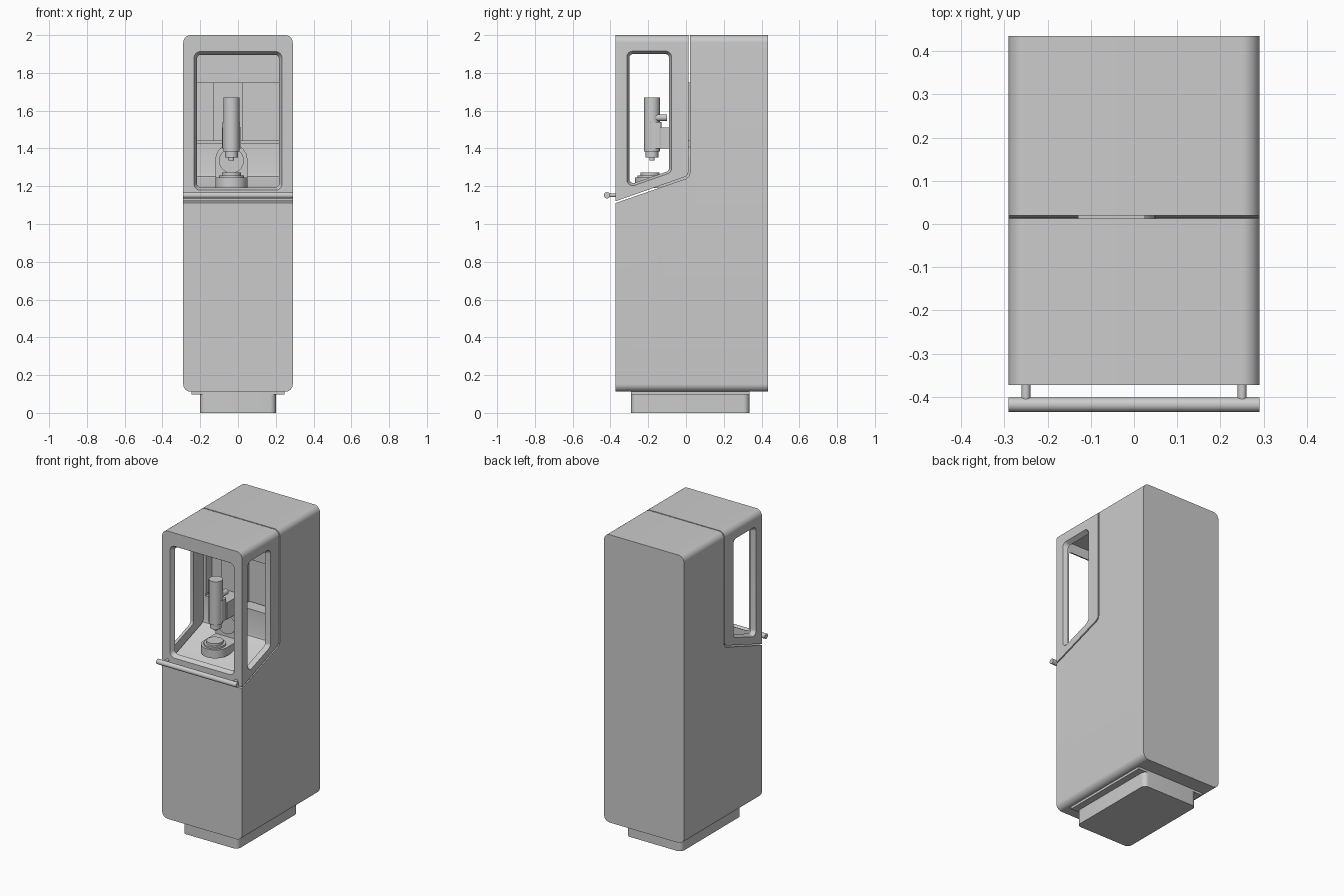
import bpy, bmesh, math
from mathutils import Vector

if "Cube" in bpy.data.objects:
    bpy.data.objects.remove(bpy.data.objects["Cube"], do_unlink=True)

grey = bpy.data.materials.new("plain_grey")
grey.use_nodes = True
grey.diffuse_color = (0.6, 0.6, 0.6, 1)
grey.node_tree.nodes["Principled BSDF"].inputs["Base Color"].default_value = (0.6, 0.6, 0.6, 1)


def rounded(points, radius, steps=6):
    """Fillet every corner of a 2D outline."""
    pts = [Vector(p) for p in points]
    out = []
    for i, p in enumerate(pts):
        u = (pts[i - 1] - p).normalized()
        v = (pts[(i + 1) % len(pts)] - p).normalized()
        half = u.angle(v) / 2
        centre = p + (u + v).normalized() * radius / math.sin(half)
        reach = radius / math.tan(half)
        start, end = p + u * reach - centre, p + v * reach - centre
        for k in range(steps + 1):
            out.append(centre + start.lerp(end, k / steps).normalized() * radius)
    return out


def rect(x0, x1, y0, y1):
    return [(x0, y0), (x1, y0), (x1, y1), (x0, y1)]


def circle(cx, cy, r, n=32):
    return [(cx + r * math.cos(math.tau * k / n), cy + r * math.sin(math.tau * k / n)) for k in range(n)]


def prism(name, axis, outline, a, b, end_outline=None):
    """Extrude an outline along an axis, or loft it to a second one."""
    place = {"X": lambda p, t: (t, p[0], p[1]),
             "Y": lambda p, t: (p[0], t, p[1]),
             "Z": lambda p, t: (p[0], p[1], t)}[axis]
    bm = bmesh.new()
    lower = [bm.verts.new(place(p, a)) for p in outline]
    upper = [bm.verts.new(place(p, b)) for p in end_outline or outline]
    bm.faces.new(lower)
    bm.faces.new(upper)
    for i in range(len(lower)):
        bm.faces.new((lower[i - 1], lower[i], upper[i], upper[i - 1]))
    bmesh.ops.recalc_face_normals(bm, faces=bm.faces)
    mesh = bpy.data.meshes.new(name)
    bm.to_mesh(mesh)
    bm.free()
    mesh.materials.append(grey)
    obj = bpy.data.objects.new(name, mesh)
    bpy.context.collection.objects.link(obj)
    return obj


def activate(obj):
    bpy.ops.object.select_all(action="DESELECT")
    obj.select_set(True)
    bpy.context.view_layer.objects.active = obj


def cut(obj, cutter, operation="DIFFERENCE"):
    mod = obj.modifiers.new("cut", "BOOLEAN")
    mod.operation, mod.solver, mod.object = operation, "EXACT", cutter
    activate(obj)
    bpy.ops.object.modifier_apply(modifier=mod.name)
    bpy.data.objects.remove(cutter, do_unlink=True)


# Cabinet silhouette, shared by the body and the hood
shell = rounded(rect(-0.29, 0.29, 0.112, 2.0), 0.04, 8)
bend = [(0.013, 1.275), (0.009, 1.262), (-0.003, 1.25)]

# Lower body and back, following the sloped seam
body = prism("cabinet_body", "Y", shell, -0.372, 0.435)
cut(body, prism("body_cutter", "X",
                [(-0.5, 1.067), (0.0, 1.24), (0.015, 1.252), (0.02, 1.27), (0.02, 2.2), (-0.5, 2.2)], -1, 1))
cut(body, prism("recess_cutter", "Y", rect(-0.245, 0.245, 1.43, 1.75), -0.1, 0.08))
cut(body, prism("slot_cutter", "Y", rect(-0.25, 0.25, 1.425, 1.44), -0.1, 0.12))

# Front hood: hollow, open at the back and below
hood = prism("hood", "Y", shell, -0.372, 0.435)
cut(hood, prism("hood_bounds", "X", [(-0.5, 1.076)] + bend[::-1] + [(0.013, 2.2), (-0.5, 2.2)], -1, 1),
    "INTERSECT")
cut(hood, prism("hood_cavity", "Y", rounded(rect(-0.26, 0.26, 0.9, 1.96), 0.025), -0.343, 0.2))

# Windows with bevelled rims
front_outer = rounded(rect(-0.235, 0.235, 1.177, 1.915), 0.035)
front_inner = rounded(rect(-0.215, 0.215, 1.197, 1.893), 0.02)
cut(hood, prism("front_bevel", "Y", front_outer, -0.376, -0.338, front_inner))
cut(hood, prism("front_opening", "Y", front_inner, -0.5, -0.3))
side_outer = rounded([(-0.315, 1.188), (-0.075, 1.272), (-0.075, 1.917), (-0.315, 1.917)], 0.032)
side_inner = rounded([(-0.297, 1.212), (-0.093, 1.283), (-0.093, 1.897), (-0.297, 1.897)], 0.018)
for side in (-1, 1):
    cut(hood, prism("side_bevel", "X", side_outer, side * 0.294, side * 0.254, side_inner))
cut(hood, prism("side_opening", "X", side_inner, -1, 1))

# Plinth and its mounting plate
prism("plinth", "Z", rounded(rect(-0.2, 0.2, -0.29, 0.335), 0.03), 0, 0.12)
prism("plinth_plate", "Z", rect(-0.245, 0.245, -0.29, 0.335), 0.097, 0.12)

# Handle bar and posts
prism("handle_bar", "X", circle(-0.418, 1.152, 0.0165), -0.29, 0.29)
for name, x in (("right_handle_post", -0.25), ("left_handle_post", 0.25)):
    prism(name, "Y", circle(x, 1.152, 0.01, 16), -0.418, -0.36)

# Column, carriage and spindle
cx, cy = -0.035, -0.18
prism("column", "Y", rect(-0.13, 0.025, 1.44, 1.75), 0.01, 0.09)
prism("carriage", "Y", rect(cx - 0.05, cx + 0.05, 1.4, 1.51), -0.135, 0.03)
prism("spindle_clamp", "Z", rounded(rect(cx - 0.046, cx + 0.046, -0.19, -0.13), 0.012), 1.4, 1.54)
prism("spindle_housing", "Z", circle(cx, cy, 0.042), 1.385, 1.67)
prism("spindle_nose", "Z", circle(cx, cy, 0.034), 1.353, 1.386)
prism("tool_holder", "Z", circle(cx, cy, 0.014, 16), 1.337, 1.354)
prism("cable_socket", "Y", circle(cx + 0.02, 1.563, 0.018, 20), -0.16, -0.1)

# Rotary table: arched support, disc, cradle and platter
arch = [(cx + 0.085 * math.cos(math.pi * k / 16), 1.34 + 0.085 * math.sin(math.pi * k / 16)) for k in range(17)]
prism("table_support", "Y", arch + [(cx - 0.085, 1.18), (cx + 0.085, 1.18)], -0.06, 0.03)
prism("pivot_disc", "Y", circle(cx, 1.335, 0.066), -0.075, -0.058)
nose = [(cx - 0.085 * math.cos(math.pi * k / 16), -0.185 - 0.085 * math.sin(math.pi * k / 16)) for k in range(17)]
prism("table_cradle", "Z", nose + [(cx + 0.085, -0.05), (cx - 0.085, -0.05)], 1.19, 1.245)
prism("platter_base", "Z", circle(cx, -0.19, 0.066), 1.244, 1.256)
prism("platter", "Z", circle(cx, -0.19, 0.05), 1.255, 1.272)

# Soft shading on curved faces only
for obj in [o for o in bpy.context.scene.objects if o.type == "MESH"]:
    activate(obj)
    bpy.ops.object.shade_smooth_by_angle(angle=math.radians(30))
